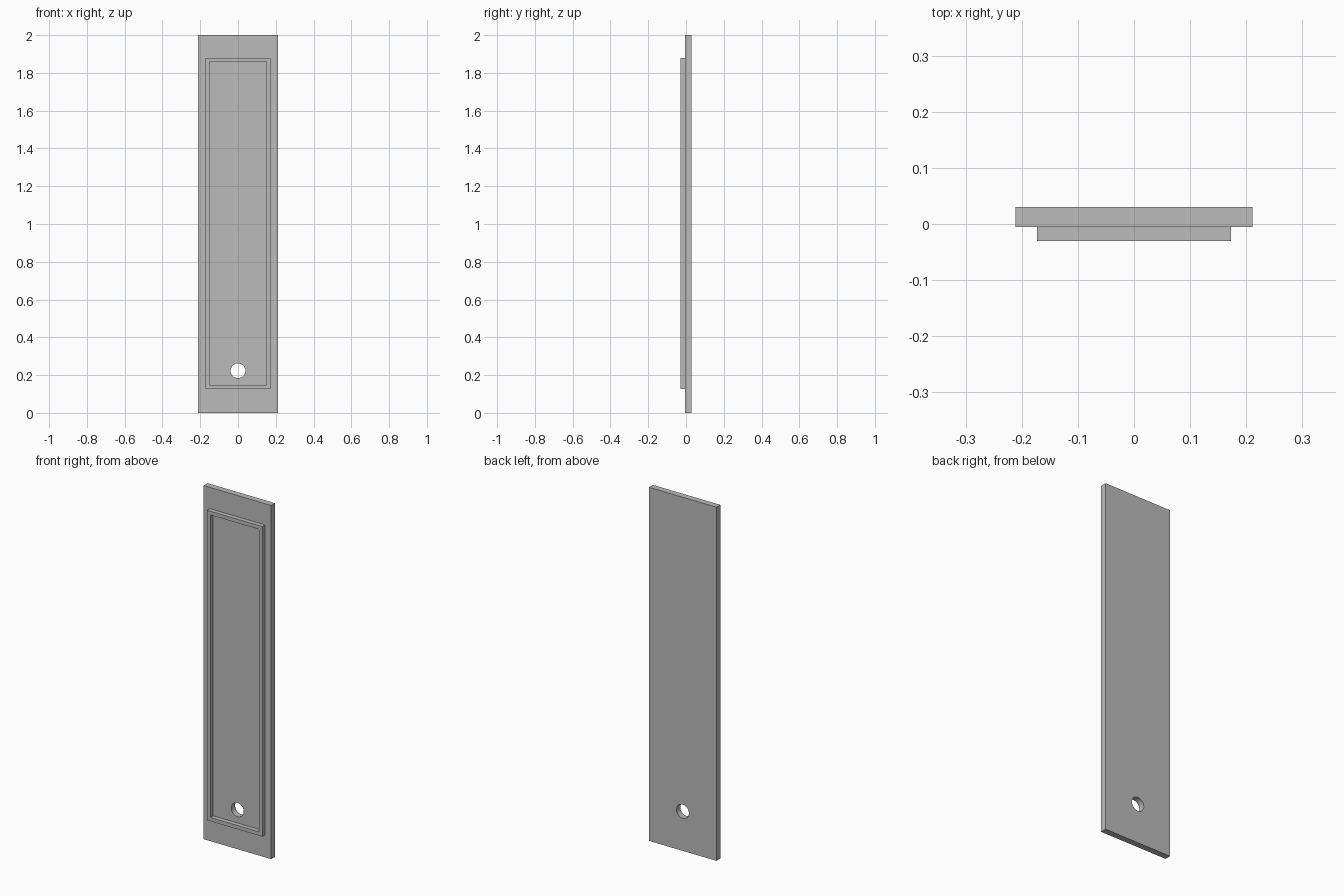
import bpy
import bmesh
import math

cube = bpy.data.objects.get("Cube")
if cube:
    bpy.data.objects.remove(cube, do_unlink=True)

grey = bpy.data.materials.new("plain grey")
grey.use_nodes = True
colour = (0.5, 0.5, 0.5, 1)
grey.diffuse_color = colour
grey.node_tree.nodes["Principled BSDF"].inputs["Base Color"].default_value = colour


def rectangle(half_width, bottom, top):
    return [(-half_width, bottom), (half_width, bottom), (half_width, top), (-half_width, top)]


def slab_with_opening(name, outer, opening, front, back):
    """Extrude an outline with an opening from front to back."""
    bm = bmesh.new()
    edges = []
    for loop in (outer, opening):
        verts = [bm.verts.new((x, front, z)) for x, z in loop]
        edges += [bm.edges.new((v, verts[i - 1])) for i, v in enumerate(verts)]
    bmesh.ops.triangle_fill(bm, edges=edges, use_beauty=True, normal=(0, -1, 0))
    extruded = bmesh.ops.extrude_face_region(bm, geom=bm.faces[:], use_keep_orig=True)
    moved = [g for g in extruded["geom"] if isinstance(g, bmesh.types.BMVert)]
    bmesh.ops.translate(bm, verts=moved, vec=(0, back - front, 0))
    bmesh.ops.recalc_face_normals(bm, faces=bm.faces[:])
    bmesh.ops.dissolve_limit(bm, angle_limit=0.01, verts=bm.verts[:], edges=bm.edges[:])
    mesh = bpy.data.meshes.new(name)
    bm.to_mesh(mesh)
    bm.free()
    mesh.materials.append(grey)
    obj = bpy.data.objects.new(name, mesh)
    bpy.context.collection.objects.link(obj)
    return obj


# Back plate with a round through hole near the bottom
sides = 32
radius, hole_z = 0.039, 0.223
hole = [(radius * math.cos(math.tau * i / sides), hole_z + radius * math.sin(math.tau * i / sides))
        for i in range(sides)]
plate = slab_with_opening("back_plate", rectangle(0.211, 0, 2), hole, -0.005, 0.03)

# Smooth the bore while the flat faces stay sharp
bpy.ops.object.select_all(action="DESELECT")
plate.select_set(True)
bpy.context.view_layer.objects.active = plate
bpy.ops.object.shade_smooth_by_angle(angle=math.radians(30))

# Raised rectangular rim on the front
slab_with_opening("raised_rim", rectangle(0.173, 0.127, 1.88),
                  rectangle(0.152, 0.148, 1.859), -0.03, -0.005)
